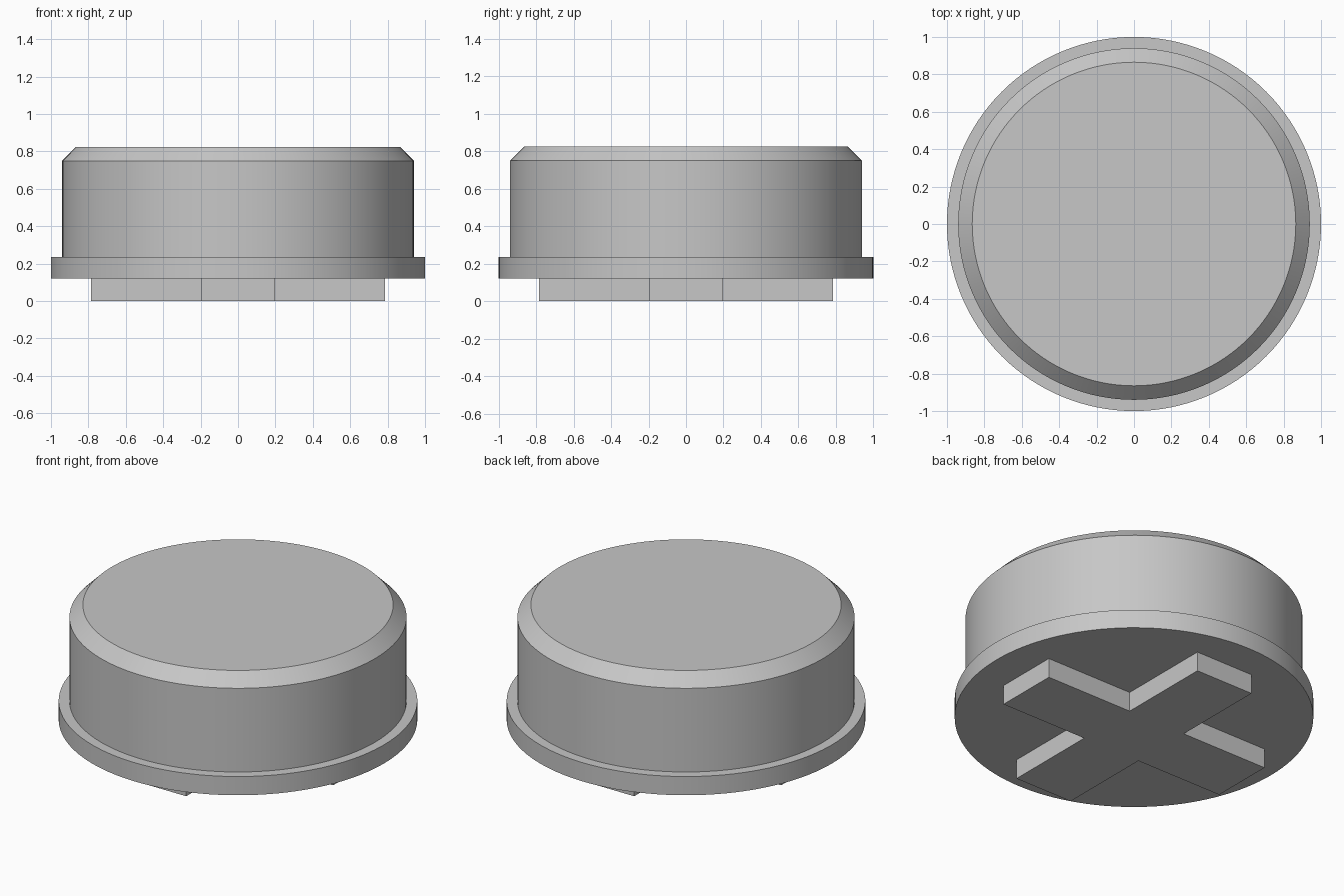
import bpy
import bmesh
import math

default_cube = bpy.data.objects.get("Cube")
if default_cube:
    bpy.data.objects.remove(default_cube, do_unlink=True)

# One plain grey for every part
GREY = (0.57, 0.57, 0.57, 1.0)
grey = bpy.data.materials.new("plain grey")
grey.use_nodes = True
grey.diffuse_color = GREY
grey.node_tree.nodes["Principled BSDF"].inputs["Base Color"].default_value = GREY


def finish(name, bm):
    """Turn a bmesh into a named, coloured object."""
    bmesh.ops.recalc_face_normals(bm, faces=bm.faces)
    mesh = bpy.data.meshes.new(name)
    bm.to_mesh(mesh)
    bm.free()
    mesh.materials.append(grey)
    obj = bpy.data.objects.new(name, mesh)
    bpy.context.collection.objects.link(obj)
    return obj


def lathe(name, profile, steps=128):
    """Revolve a (radius, height) outline around z and cap both ends."""
    bm = bmesh.new()
    rings = []
    for radius, z in profile:
        angles = [math.tau * i / steps for i in range(steps)]
        rings.append([bm.verts.new((radius * math.cos(a), radius * math.sin(a), z))
                      for a in angles])
    for low, high in zip(rings, rings[1:]):
        for i in range(steps):
            j = (i + 1) % steps
            bm.faces.new((low[i], low[j], high[j], high[i]))
    bm.faces.new(rings[0])
    bm.faces.new(rings[-1])
    return finish(name, bm)


KEY_TOP = 0.12

# Round cap: flange, straight wall and chamfered rim
cap = lathe("flanged_cap", [(1.0, KEY_TOP), (1.0, 0.235), (0.94, 0.235),
                            (0.94, 0.75), (0.865, 0.825)])

# Cross-shaped key underneath, one arm outline repeated four times
reach, half = 0.785, 0.197
bm = bmesh.new()
outline = []
for quarter in range(4):
    c, s = [(1, 0), (0, 1), (-1, 0), (0, -1)][quarter]
    for x, y in [(reach, -half), (reach, half), (half, half)]:
        outline.append(bm.verts.new((c * x - s * y, s * x + c * y, 0)))
base = bm.faces.new(outline)
raised = bmesh.ops.extrude_face_region(bm, geom=[base], use_keep_orig=True)
bmesh.ops.translate(bm, vec=(0, 0, KEY_TOP),
                    verts=[v for v in raised["geom"] if isinstance(v, bmesh.types.BMVert)])
finish("cross_key", bm)

# Smooth round walls, keeping the rims sharp
bpy.ops.object.select_all(action="DESELECT")
cap.select_set(True)
bpy.context.view_layer.objects.active = cap
bpy.ops.object.shade_smooth_by_angle(angle=math.radians(30))
